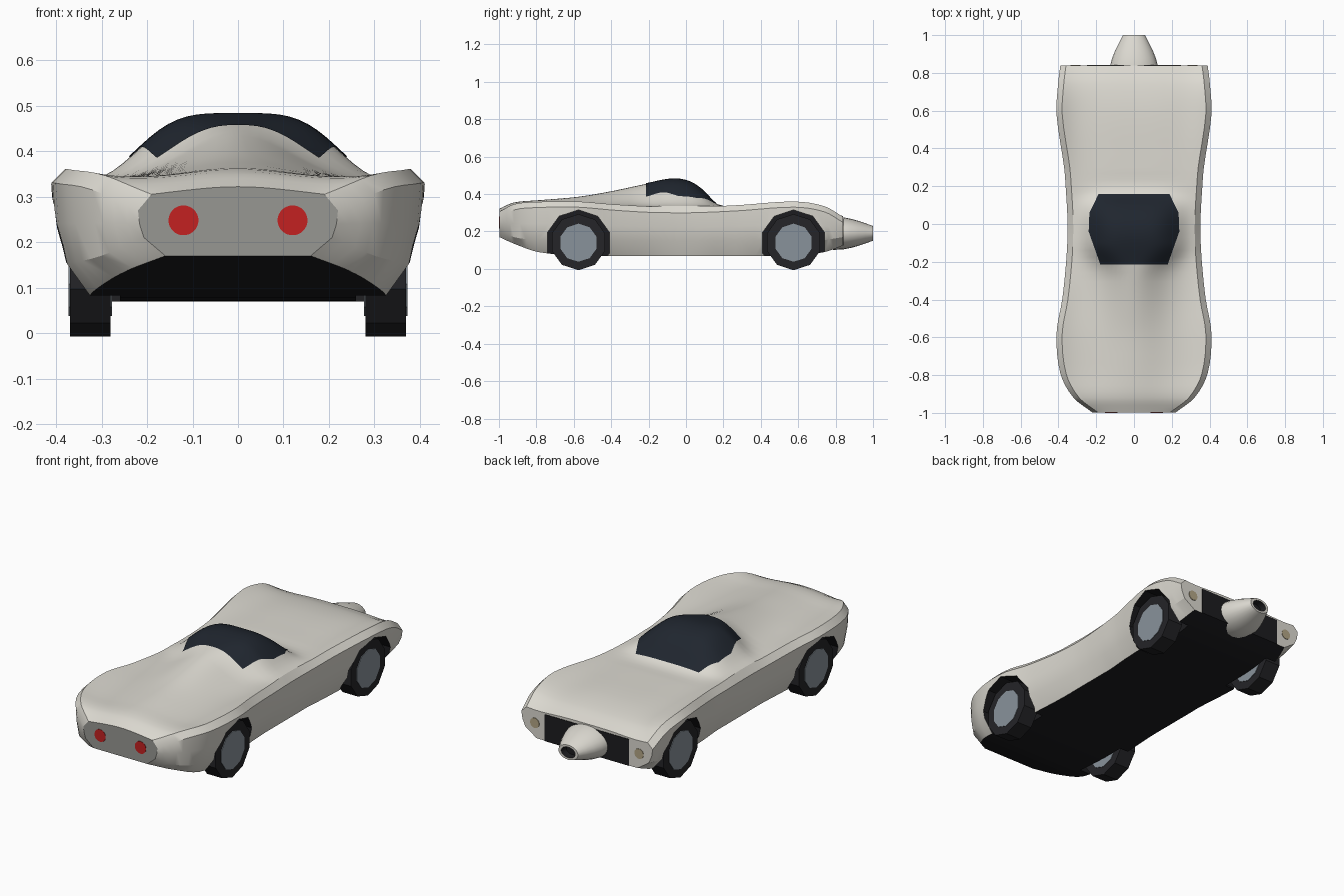
import bpy, bmesh, math
from mathutils import Matrix, Vector

if "Cube" in bpy.data.objects:
    bpy.data.objects.remove(bpy.data.objects["Cube"])


def mat(name, rgb):
    m = bpy.data.materials.new(name)
    m.diffuse_color = (*rgb, 1)
    m.use_nodes = True
    m.node_tree.nodes["Principled BSDF"].inputs["Base Color"].default_value = m.diffuse_color
    return m


PAINT = mat("paint", (0.72, 0.70, 0.64))
BLACK = mat("black", (0.012, 0.012, 0.014))
GREY = mat("panel_grey", (0.31, 0.31, 0.29))
GLASS = mat("glass", (0.014, 0.019, 0.028))
RUBBER = mat("rubber", (0.018, 0.018, 0.021))
HUB = mat("hub_metal", (0.25, 0.29, 0.33))
RED = mat("red_lamp", (0.55, 0.015, 0.015))
TAN = mat("tan_lamp", (0.45, 0.38, 0.24))

# y, half width, fender z, centre z, valley z, lower crease z, floor z, floor half width
STATIONS = [
    (-0.998, .22, .300, .322, .302, .21, .17, .16),
    (-.92, .32, .345, .355, .335, .17, .135, .25),
    (-.79, .39, .358, .367, .335, .155, .09, .32),
    (-.58, .41, .360, .385, .335, .15, .072, .32),
    (-.40, .38, .345, .415, .330, .15, .07, .31),
    (-.21, .36, .333, .455, .330, .15, .07, .30),
    (-.07, .352, .330, .480, .330, .15, .07, .30),
    (.02, .352, .330, .465, .330, .15, .07, .30),
    (.09, .355, .332, .420, .330, .15, .07, .30),
    (.17, .36, .335, .345, .329, .15, .07, .30),
    (.30, .37, .342, .337, .327, .15, .07, .31),
    (.58, .41, .360, .335, .322, .15, .072, .32),
    (.74, .402, .335, .316, .308, .155, .09, .32),
    (.84, .39, .278, .282, .270, .17, .125, .30),
]


def station(y):
    """Smoothly interpolated section values at y."""
    S, n = STATIONS, len(STATIONS)
    i = max(k for k in range(n - 1) if S[k][0] <= y + 1e-6)

    def slope(k, c):
        a, b = S[max(k - 1, 0)], S[min(k + 1, n - 1)]
        return (b[c] - a[c]) / (b[0] - a[0])
    h = S[i + 1][0] - S[i][0]
    t = (y - S[i][0]) / h
    return [(2*t**3 - 3*t*t + 1) * S[i][c] + (t**3 - 2*t*t + t) * h * slope(i, c)
            + (3*t*t - 2*t**3) * S[i + 1][c] + (t**3 - t*t) * h * slope(i + 1, c)
            for c in range(1, 8)]


def top_z(x, y):
    """Upper skin: cabin hump plus raised fenders."""
    w, f, c, v = station(y)[:4]
    t = min(max((y + .28) / .18, 0), 1)
    t = t * t * (3 - 2 * t)
    hump = math.exp(-(abs(x) / (.165 + .075 * t)) ** (2 + 1.9 * t))
    return v + (c - v) * hump + (f - v) * (abs(x) / (w - .03)) ** 5


def new_object(name, bm, mats, angle=None):
    bmesh.ops.recalc_face_normals(bm, faces=bm.faces)
    me = bpy.data.meshes.new(name)
    bm.to_mesh(me)
    bm.free()
    ob = bpy.data.objects.new(name, me)
    bpy.context.collection.objects.link(ob)
    for m in mats:
        me.materials.append(m)
    if angle:
        smooth(ob, angle)
    return ob


def smooth(ob, angle):
    bpy.ops.object.select_all(action='DESELECT')
    ob.select_set(True)
    bpy.context.view_layer.objects.active = ob
    bpy.ops.object.shade_smooth_by_angle(angle=math.radians(angle))


def loft(bm, rings, closed=True):
    vs = [[bm.verts.new(p) for p in r] for r in rings]
    n = len(vs[0])
    faces = []
    for a, b in zip(vs, vs[1:]):
        for j in range(n if closed else n - 1):
            k = (j + 1) % n
            faces.append((j, bm.faces.new((a[j], a[k], b[k], b[j]))))
    return vs, faces


def disc(name, center, r, depth, axis, sides, m):
    bm = bmesh.new()
    rot = Matrix.Rotation(math.pi / 2, 4, 'Y' if axis == 'X' else 'X')
    spin = Matrix.Rotation(math.pi / sides, 4, axis)
    bmesh.ops.create_cone(bm, cap_ends=True, segments=sides, radius1=r, radius2=r,
                          depth=depth, matrix=Matrix.Translation(Vector(center)) @ spin @ rot)
    return new_object(name, bm, m if isinstance(m, list) else [m])


# Body shell
TOP = 14


def ring(y):
    w, f, c, v, s, b, bw = station(y)
    half = [(i / TOP * (w - .03), top_z(i / TOP * (w - .03), y)) for i in range(TOP + 1)]
    half += [(w, f - .03), (w * .985, (f - .03) * .5 + s * .5), (w * .94, s), (bw, b)]
    left = [(-x, z) for x, z in reversed(half[1:])]
    return [(x, y, z) for x, z in half + left]


ys = []
for a, b in zip(STATIONS, STATIONS[1:]):
    ys += [a[0] + (b[0] - a[0]) * k / 4 for k in range(4)]
ys.append(STATIONS[-1][0])
bm = bmesh.new()
vs, faces = loft(bm, [ring(y) for y in ys])
for j, f in faces:
    if j == TOP + 4:
        f.material_index = 1
bm.faces.new(vs[0]).material_index = 2
bm.faces.new(vs[-1])
body = new_object("body_shell", bm, [PAINT, BLACK, GREY])

# Wheel arches cut with a dark lining
AXLE = .575
for sx in (-1, 1):
    for y in (-AXLE, AXLE):
        cut = disc("arch_cutter", (sx * .38, y, .14), .175, .24, 'X', 10, [PAINT, BLACK, GREY])
        for p in cut.data.polygons:
            p.material_index = 1
        mod = body.modifiers.new("arch", 'BOOLEAN')
        mod.operation, mod.object, mod.solver = 'DIFFERENCE', cut, 'EXACT'
        bpy.context.view_layer.objects.active = body
        bpy.ops.object.modifier_apply(modifier=mod.name)
        bpy.data.objects.remove(cut)
smooth(body, 30)

# Wheels
for sx, side in ((-1, "left"), (1, "right")):
    for y, end in ((-AXLE, "front"), (AXLE, "rear")):
        disc(f"{end}_{side}_tyre", (sx * .325, y, .143), .15, .09, 'X', 10, RUBBER)
        disc(f"{end}_{side}_hub", (sx * .325, y, .14), .102, .096, 'X', 10, HUB)

# Wraparound window following the cabin hump
EDGE = [(-.215, .178), (-.04, .24), (.06, .236), (.16, .187)]


def edge_x(y):
    for (a, p), (b, q) in zip(EDGE, EDGE[1:]):
        if y <= b + 1e-6:
            return p + (q - p) * (y - a) / (b - a)


rows = []
for i in range(31):
    y = -.215 + .375 * i / 30
    rows.append([(u / 12 * edge_x(y), y, top_z(u / 12 * edge_x(y), y) + .004)
                 for u in range(-12, 13)])
bm = bmesh.new()
loft(bm, rows, closed=False)
new_object("window", bm, [GLASS], 40)

# Tail cone with dark nozzle
bm = bmesh.new()
profile = [(.72, .11), (.79, .13), (.84, .126), (.88, .115), (.92, .099), (.96, .079),
           (1, .058), (1, .042), (.965, .036)]
N = 24
vs, faces = loft(bm, [[(r * math.cos(k * math.tau / N), y, .19 + .68 * r * math.sin(k * math.tau / N))
                       for k in range(N)] for y, r in profile])
for _, f in faces[-N:]:
    f.material_index = 1
bm.faces.new(vs[-1]).material_index = 1
bm.faces.new(vs[0])
new_object("tail_cone", bm, [PAINT, BLACK], 40)

# Dark band between the rear lamps
bm = bmesh.new()
bmesh.ops.create_cube(bm, size=1, matrix=Matrix.Translation((0, .835, .196))
                      @ Matrix.Diagonal((.5, .016, .142, 1)))
new_object("rear_dark_panel", bm, [BLACK])

# Lamps
for sx, side in ((-1, "left"), (1, "right")):
    disc(f"front_{side}_lamp", (sx * .12, -.995, .248), .033, .01, 'Y', 24, RED)
    disc(f"rear_{side}_lamp", (sx * .31, .838, .205), .027, .01, 'Y', 16, TAN)
